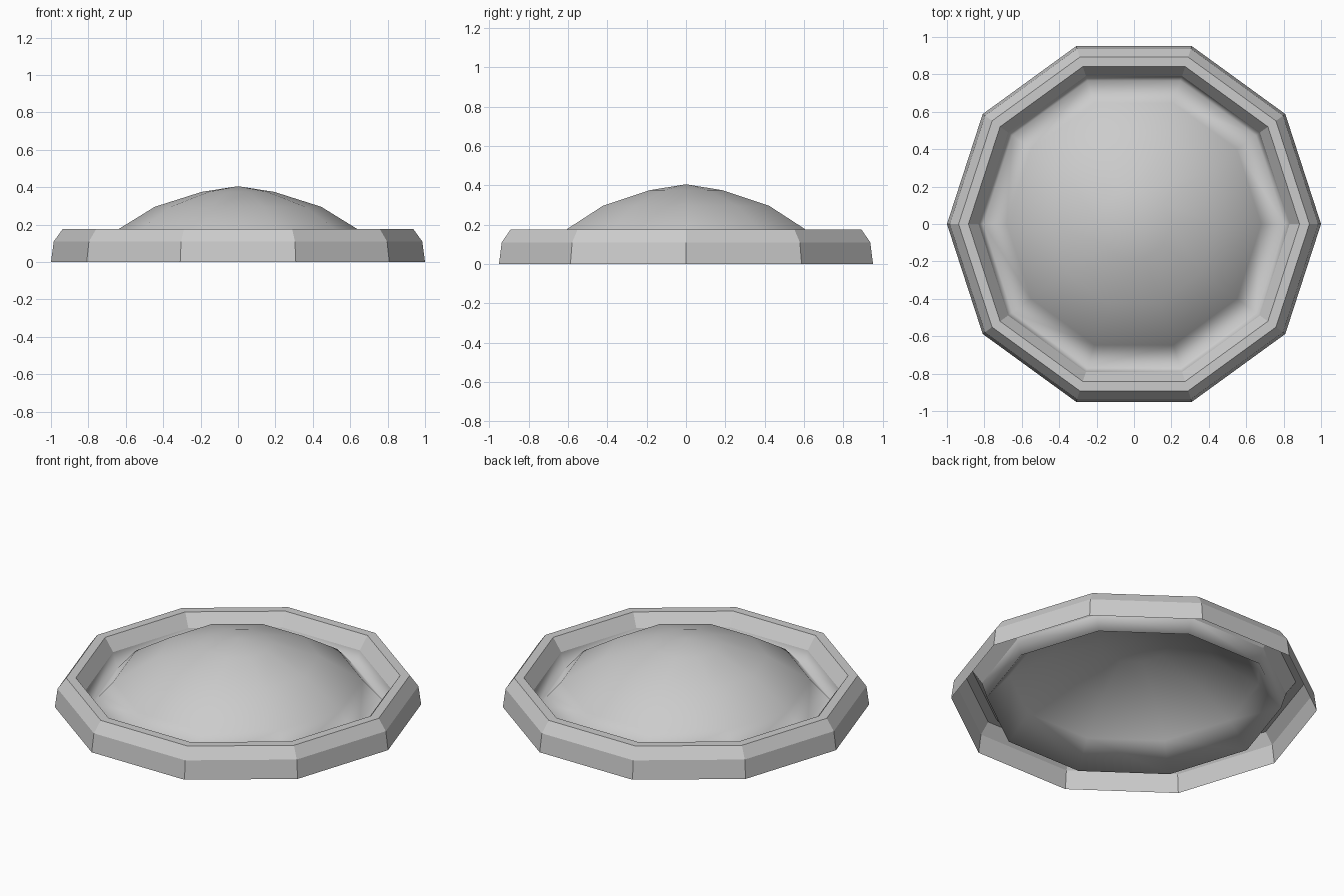
import bpy, bmesh
from math import cos, sin, pi

if "Cube" in bpy.data.objects:
    bpy.data.objects.remove(bpy.data.objects["Cube"])

SIDES = 10
# Profile from the outer foot, over the rim, down the groove and up the dome
PROFILE = [(1.0, 0.0), (0.985, 0.11), (0.938, 0.175), (0.885, 0.175), (0.832, 0.10),
           (0.805, 0.01), (0.68, 0.15), (0.445, 0.295), (0.193, 0.375)]
APEX_Z = 0.405
FIRST_SMOOTH = 4   # rings from here inward are smooth shaded


def ring(bm, radius, z):
    return [bm.verts.new((radius * cos(2 * pi * i / SIDES),
                          radius * sin(2 * pi * i / SIDES), z)) for i in range(SIDES)]


bm = bmesh.new()
rings = [ring(bm, r, z) for r, z in PROFILE]

# Rim, groove and dome bands
for k in range(len(rings) - 1):
    a, b = rings[k], rings[k + 1]
    for i in range(SIDES):
        j = (i + 1) % SIDES
        face = bm.faces.new((a[i], a[j], b[j], b[i]))
        face.smooth = k >= FIRST_SMOOTH

# Dome cap
apex = bm.verts.new((0, 0, APEX_Z))
for i in range(SIDES):
    bm.faces.new((rings[-1][i], rings[-1][(i + 1) % SIDES], apex)).smooth = True

# Crisp edge where the flat rim meets the smooth dish
edge_ring = set(rings[FIRST_SMOOTH])
for e in bm.edges:
    if e.verts[0] in edge_ring and e.verts[1] in edge_ring:
        e.smooth = False

mesh = bpy.data.meshes.new("domed_lid")
bm.to_mesh(mesh)
bm.free()
lid = bpy.data.objects.new("domed_lid", mesh)
bpy.context.collection.objects.link(lid)
